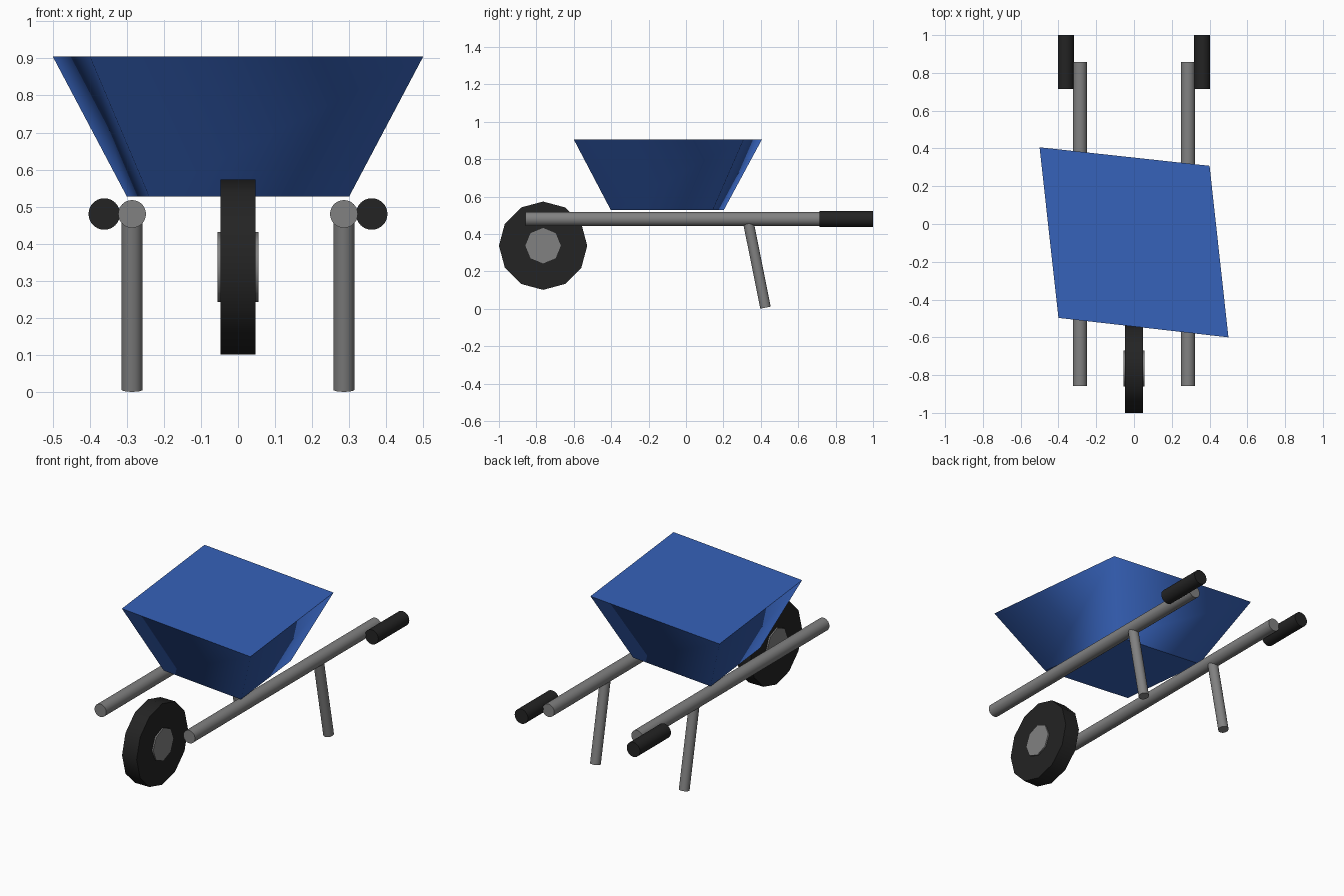
import bpy, bmesh
from mathutils import Vector

if "Cube" in bpy.data.objects:
    bpy.data.objects.remove(bpy.data.objects["Cube"])


def material(name, color):
    m = bpy.data.materials.new(name)
    m.diffuse_color = (*color, 1)
    m.use_nodes = True
    m.node_tree.nodes["Principled BSDF"].inputs["Base Color"].default_value = m.diffuse_color
    return m


BLUE = material("blue paint", (0.037, 0.122, 0.49))
GREY = material("grey metal", (0.22, 0.22, 0.22))
BLACK = material("black rubber", (0.017, 0.017, 0.017))


def loft(name, bottom, top, mat):
    """Closed solid between two rings: smooth sides, flat end caps."""
    bm = bmesh.new()
    a = [bm.verts.new(p) for p in bottom]
    b = [bm.verts.new(p) for p in top]
    n = len(a)
    for i in range(n):
        j = (i + 1) % n
        bm.faces.new((a[i], a[j], b[j], b[i])).smooth = True
    bm.faces.new(a[::-1])
    bm.faces.new(b)
    bmesh.ops.recalc_face_normals(bm, faces=bm.faces)
    me = bpy.data.meshes.new(name)
    bm.to_mesh(me)
    bm.free()
    me.materials.append(mat)
    ob = bpy.data.objects.new(name, me)
    bpy.context.collection.objects.link(ob)
    return ob


def rod(name, p, q, radius, mat, sides=32):
    """Cylinder from point p to point q."""
    p, q = Vector(p), Vector(q)
    bpy.ops.mesh.primitive_cylinder_add(
        vertices=sides, radius=radius, depth=(q - p).length, location=(p + q) / 2,
        rotation=(q - p).to_track_quat('Z', 'Y').to_euler())
    ob = bpy.context.object
    ob.name = name
    ob.data.materials.append(mat)
    for f in ob.data.polygons:
        f.use_smooth = len(f.vertices) == 4
    return ob


# Skewed tray, narrowing towards its base
corners = [(-0.4, -0.4), (0.5, -0.503), (0.4, 0.405), (-0.5, 0.503)]
loft("tray",
     [(x * 0.6, y * 0.6 - 0.1, 0.527) for x, y in corners],
     [(x, y - 0.097, 0.905) for x, y in corners], BLUE)

# Front wheel with its hub
WY, WZ = -0.764, 0.337
rod("wheel", (-0.047, WY, WZ), (0.047, WY, WZ), 0.236, BLACK, 12)
rod("hub", (-0.055, WY, WZ), (0.055, WY, WZ), 0.095, GREY, 8)

# Rails, grips and legs on both sides
for side, s in (("left", -1), ("right", 1)):
    x = 0.286 * s
    rod(side + "_rail", (x, -0.858, 0.48), (x, 0.858, 0.48), 0.0375, GREY)
    rod(side + "_grip", (0.361 * s, 0.715, 0.48), (0.361 * s, 1.0, 0.48), 0.0425, BLACK)
    rod(side + "_leg", (x, 0.425, 0.0055), (x, 0.335, 0.455), 0.0285, GREY)
